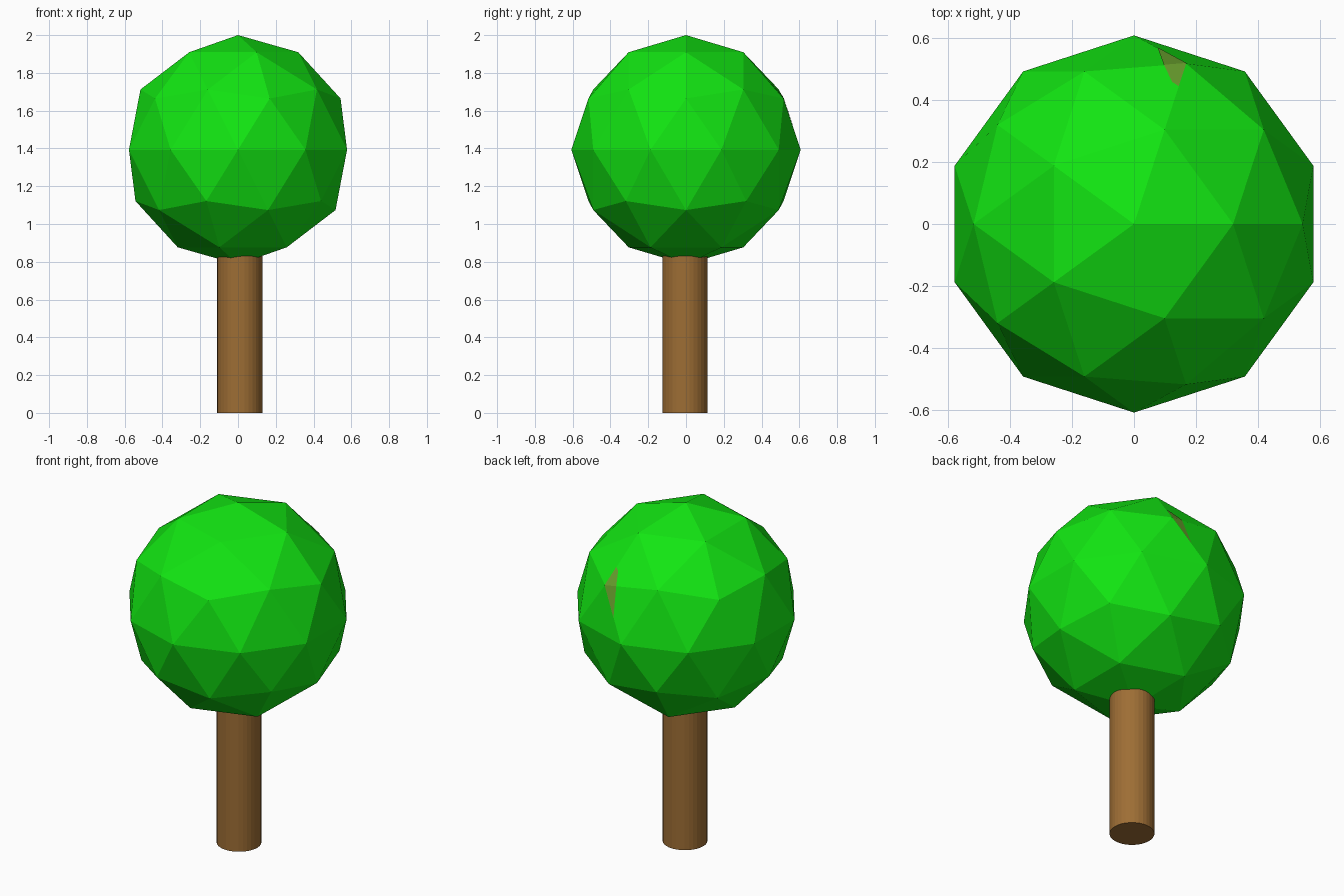
import bpy, math
from mathutils import Vector

if "Cube" in bpy.data.objects:
    bpy.data.objects.remove(bpy.data.objects["Cube"])

def material(name, rgb):
    m = bpy.data.materials.new(name)
    m.diffuse_color = (*rgb, 1)
    m.use_nodes = True
    m.node_tree.nodes["Principled BSDF"].inputs["Base Color"].default_value = m.diffuse_color
    return m

leaf = material("leaf green", (0.006, 0.78, 0.006))
bark = material("bark brown", (0.34, 0.155, 0.035))
olive = material("olive patch", (0.13, 0.32, 0.025))

R, CZ = 0.607, 1.393
centre = Vector((0, 0, CZ))

# Low-poly canopy
bpy.ops.mesh.primitive_ico_sphere_add(subdivisions=2, radius=R, location=centre)
canopy = bpy.context.object
canopy.name = "canopy"
canopy.data.materials.append(leaf)

# Trunk, running up into the canopy
TOP = 1.0
bpy.ops.mesh.primitive_cylinder_add(vertices=32, radius=0.12, depth=TOP,
                                    location=(0.01, -0.005, TOP / 2))
trunk = bpy.context.object
trunk.name = "trunk"
trunk.data.materials.append(bark)

# Small discoloured patch at one canopy corner (back, right of centre)
def on_sphere(angle, z):
    a, r = math.radians(angle), math.sqrt(1 - z * z)
    return Vector((r * math.cos(a), r * math.sin(a), z)) * R

corner = on_sphere(72, 0.4472)
side = on_sphere(108, 0.5257)
upper = on_sphere(72, 0.8507)
lower = on_sphere(90, 0)
pts = [corner, corner.lerp(upper, 0.35),
       corner.lerp(upper, 0.3).lerp(side, 0.08),
       corner.lerp(side, 0.22), corner.lerp(lower, 0.55)]
mesh = bpy.data.meshes.new("leaf_patch")
mesh.from_pydata([p * 1.004 + centre for p in pts], [],
                 [(0, 1, 2, 3), (0, 3, 4)])
mesh.materials.append(olive)
patch = bpy.data.objects.new("leaf_patch", mesh)
bpy.context.collection.objects.link(patch)
